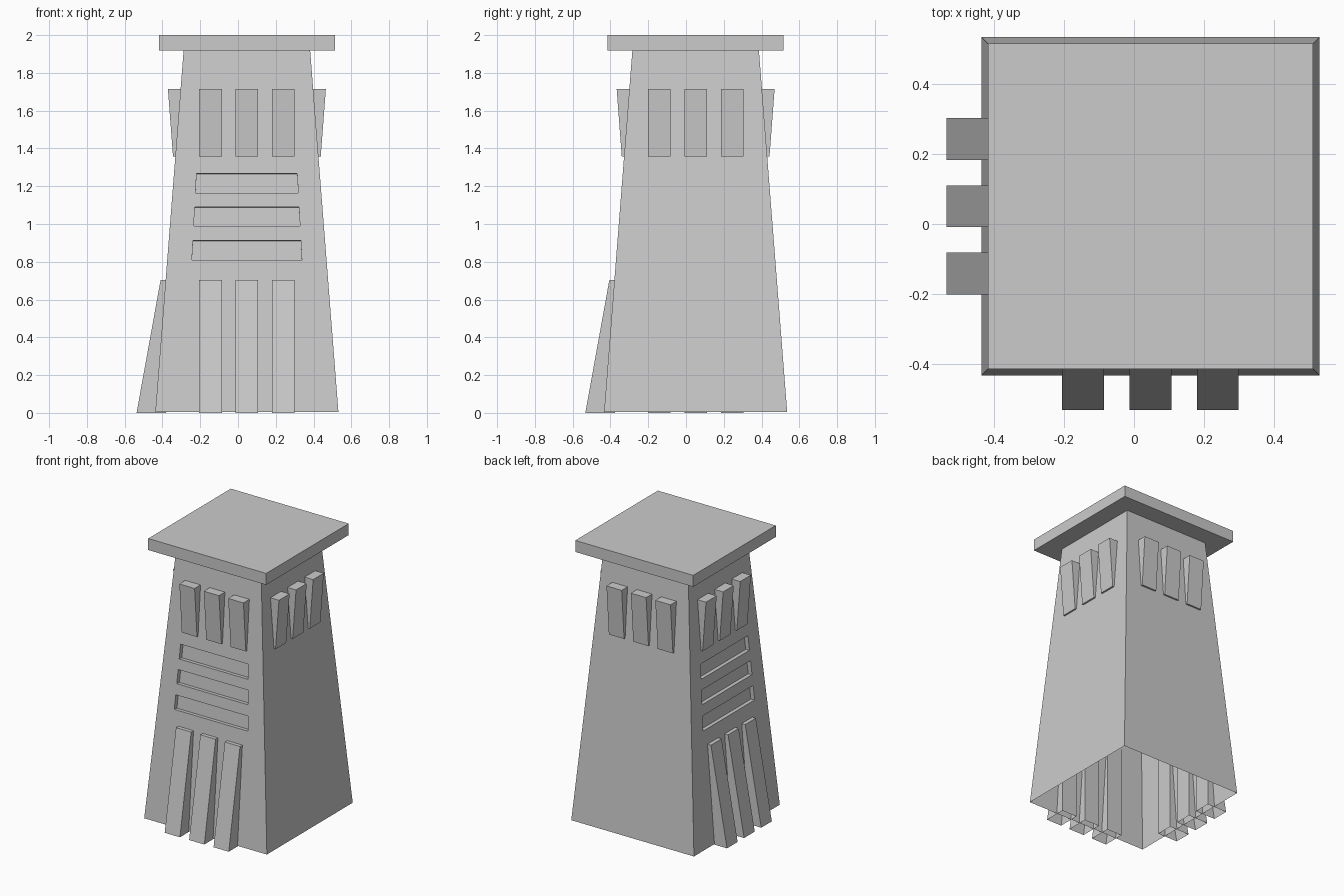
import bpy, bmesh
from math import radians
from mathutils import Matrix, Vector

cube = bpy.data.objects.get("Cube")
if cube:
    bpy.data.objects.remove(cube)

stone = bpy.data.materials.new("grey_stone")
stone.use_nodes = True
GREY = (0.6, 0.6, 0.6, 1)
stone.diffuse_color = GREY
stone.node_tree.nodes["Principled BSDF"].inputs["Base Color"].default_value = GREY

CENTRE = Vector((0.047, 0.051, 0))
BASE_Z, WALL_TOP, TOP_Z = 0.004, 1.918, 2.0


def half(z):
    """Half width of the tapered wall at height z."""
    return 0.485 - 0.15 * z / WALL_TOP


def finish(bm, name, side=0):
    """Turn to a side (0 front, 1 right, 2 back, 3 left) and make an object."""
    bm.transform(Matrix.Translation(CENTRE) @ Matrix.Rotation(radians(-90 * side), 4, "Z"))
    mesh = bpy.data.meshes.new(name)
    bm.to_mesh(mesh)
    bm.free()
    mesh.materials.append(stone)
    obj = bpy.data.objects.new(name, mesh)
    bpy.context.collection.objects.link(obj)


def block(bm, x, width, z0, z1, outer0, outer1, inner):
    """Box with an outer face that slopes from outer0 to outer1."""
    made = bmesh.ops.create_cube(bm, size=1)["verts"]
    for v in made:
        outer = outer1 if v.co.z > 0 else outer0
        v.co = (x + v.co.x * width, -outer if v.co.y < 0 else -inner, z1 if v.co.z > 0 else z0)


# Tapered walls, open underneath, with slots sunk into the front and right
SLOTS = [(0.809, 0.912), (0.99, 1.09), (1.164, 1.268)]
levels = [BASE_Z] + [z for slot in SLOTS for z in slot] + [WALL_TOP]
bm = bmesh.new()
for side in range(4):
    turn = Matrix.Rotation(radians(-90 * side), 3, "Z")
    if side > 1:
        zs, ts = [BASE_Z, WALL_TOP], [-1, 1]
    else:
        zs, ts = levels, [-1, -0.69, 0.69, 1]
    grid = [[bm.verts.new(turn @ Vector((t * half(z), -half(z), z))) for t in ts] for z in zs]
    slots = []
    for i in range(len(zs) - 1):
        for j in range(len(ts) - 1):
            face = bm.faces.new((grid[i][j], grid[i][j + 1], grid[i + 1][j + 1], grid[i + 1][j]))
            if j == 1 and i % 2 == 1:
                slots.append(face)
    bm.normal_update()
    if slots:
        bmesh.ops.inset_individual(bm, faces=slots, thickness=0, depth=-0.03)
bmesh.ops.remove_doubles(bm, verts=bm.verts, dist=0.0001)
finish(bm, "tapered_walls")

# Flat roof slab
bm = bmesh.new()
block(bm, 0, 0.932, WALL_TOP, TOP_Z, 0.466, 0.466, -0.466)
finish(bm, "roof_slab")

# Three flared brackets on every side, three buttresses on the front and right
NAMES = ["front", "right", "back", "left"]
for side, label in enumerate(NAMES):
    bm = bmesh.new()
    for k in (-1, 0, 1):
        block(bm, k * 0.193, 0.12, 1.357, 1.714, 0.391, 0.418, 0.34)
    finish(bm, label + "_brackets", side)
    if side < 2:
        bm = bmesh.new()
        for k in (-1, 0, 1):
            block(bm, k * 0.193, 0.12, 0, 0.703, 0.584, 0.457, 0.427)
        bm.normal_update()
        under = [f for f in bm.faces if f.normal.z < -0.9]
        bmesh.ops.delete(bm, geom=under, context="FACES_ONLY")
        finish(bm, label + "_buttresses", side)
